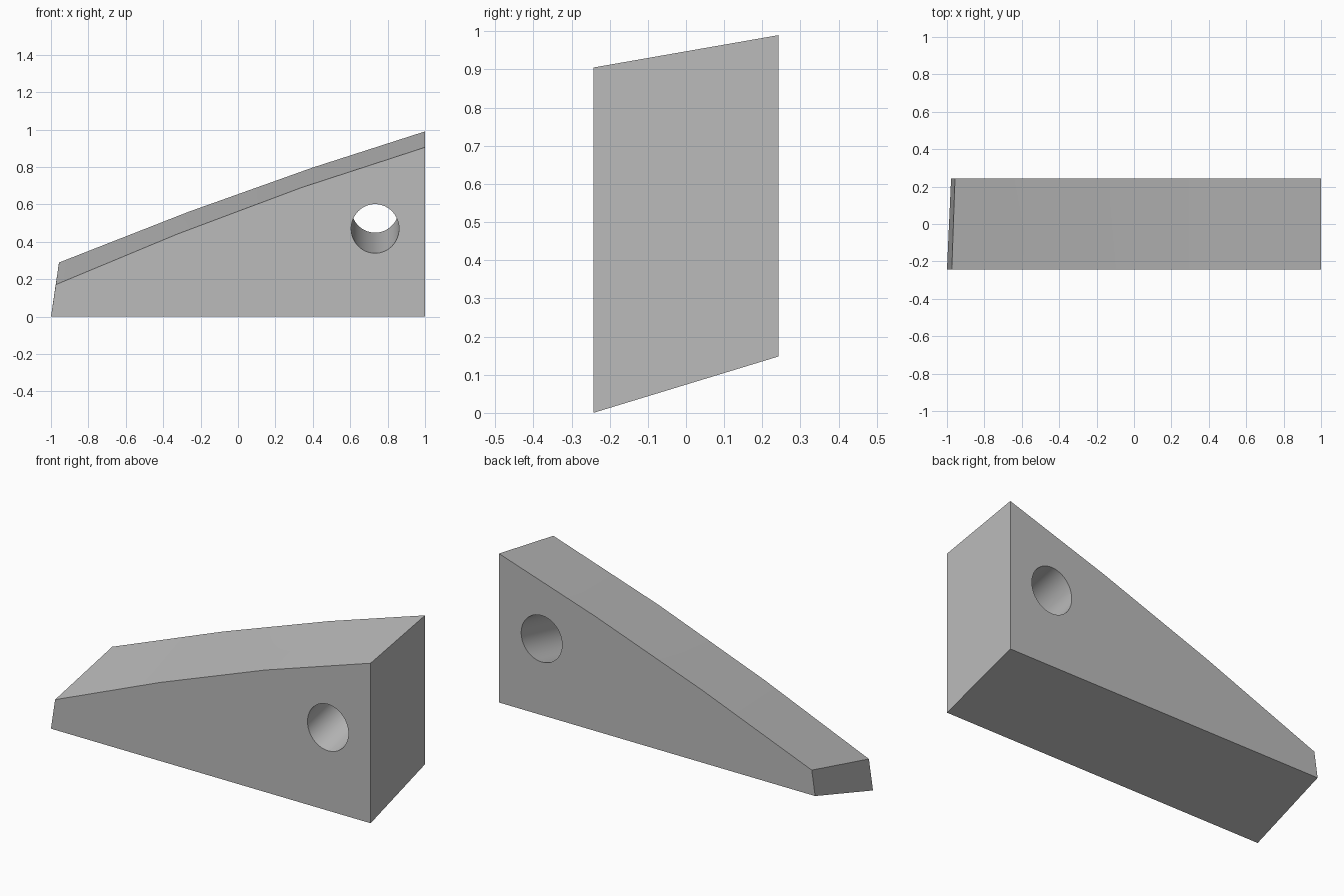
import bpy, bmesh, math
from mathutils import Vector

cube = bpy.data.objects.get("Cube")
if cube:
    bpy.data.objects.remove(cube, do_unlink=True)

HALF = 0.243          # half the block's depth
HOLE_R = 0.128

grey = bpy.data.materials.new("plain_grey")
grey.use_nodes = True
colour = (0.5, 0.5, 0.5, 1)
grey.diffuse_color = colour
grey.node_tree.nodes["Principled BSDF"].inputs["Base Color"].default_value = colour

# Side profiles: bottom, upright end, bowed top, slanted tip
front = [(-1, 0), (1, 0), (1, 0.905), (0.34, 0.69), (-0.32, 0.443), (-0.974, 0.171)]
back = [(-0.978, 0.148), (1, 0.148), (1, 0.99), (0.4, 0.797), (-0.265, 0.56), (-0.957, 0.289)]

# Skewed wedge block lofted between the two profiles
bm = bmesh.new()
a = [bm.verts.new((x, -HALF, z)) for x, z in front]
b = [bm.verts.new((x, HALF, z)) for x, z in back]
bm.faces.new(a)
bm.faces.new(b[::-1])
for i in range(len(a)):
    j = (i + 1) % len(a)
    bm.faces.new((a[i], b[i], b[j], a[j]))
bmesh.ops.recalc_face_normals(bm, faces=bm.faces)
mesh = bpy.data.meshes.new("wedge_block")
bm.to_mesh(mesh)
bm.free()
mesh.materials.append(grey)
wedge = bpy.data.objects.new("wedge_block", mesh)
bpy.context.collection.objects.link(wedge)

# Tilted round hole through the tall end
start, end = Vector((0.733, -HALF, 0.47)), Vector((0.733, HALF, 0.58))
axis = end - start
bpy.ops.mesh.primitive_cylinder_add(vertices=64, radius=HOLE_R, depth=1,
                                    location=(start + end) / 2,
                                    rotation=axis.to_track_quat('Z', 'Y').to_euler())
cutter = bpy.context.object
cutter.name = "hole_cutter"
cutter.data.materials.append(grey)

bpy.context.view_layer.objects.active = wedge
cut = wedge.modifiers.new("hole", 'BOOLEAN')
cut.operation = 'DIFFERENCE'
cut.solver = 'EXACT'
cut.object = cutter
bpy.ops.object.select_all(action='DESELECT')
wedge.select_set(True)
bpy.ops.object.modifier_apply(modifier=cut.name)
bpy.data.objects.remove(cutter, do_unlink=True)

# Smooth bore and bowed top, crisp outer edges
bpy.ops.object.shade_smooth_by_angle(angle=math.radians(30))
